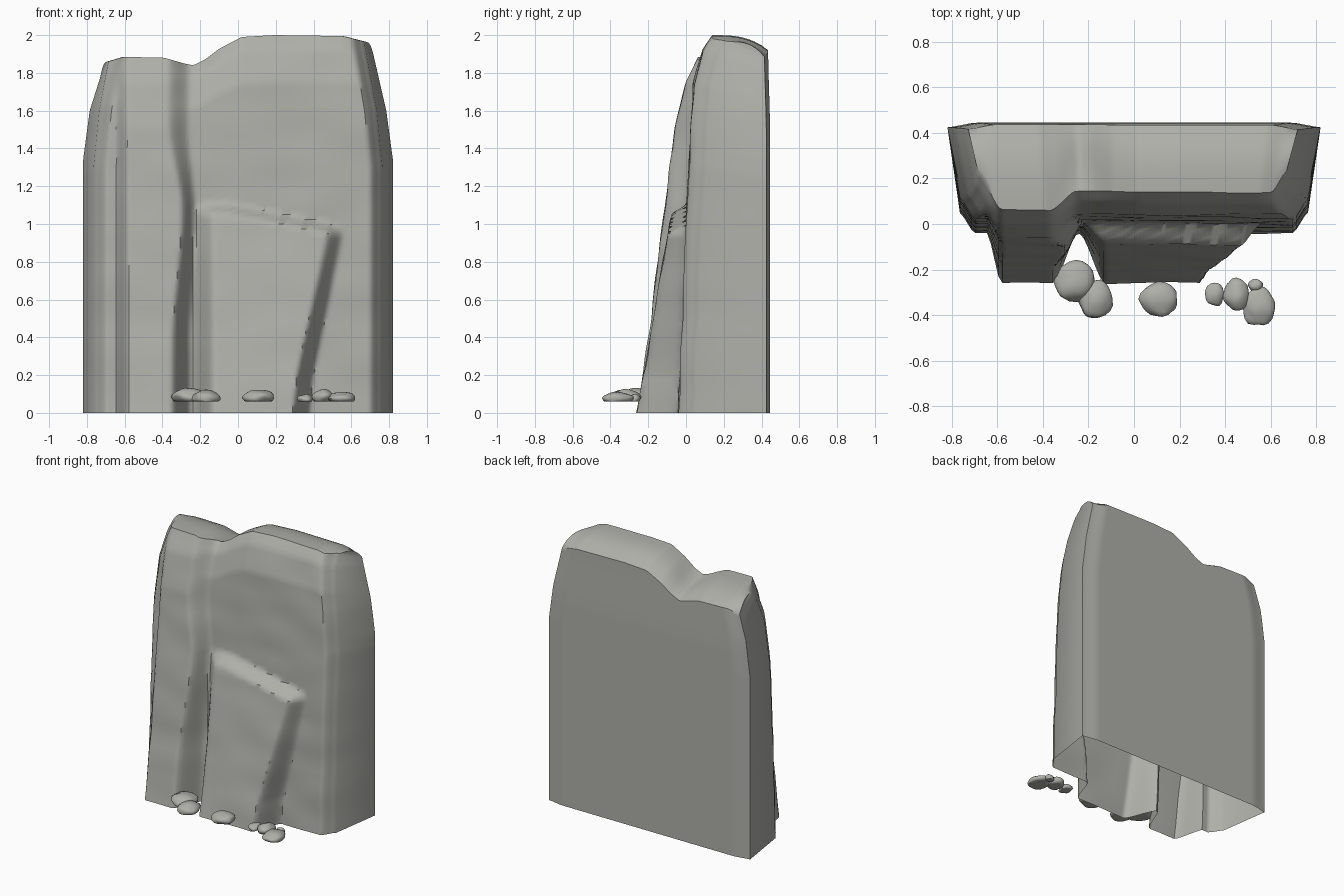
import bpy, bmesh, math, random
from mathutils import Vector, noise

random.seed(4)
if "Cube" in bpy.data.objects:
    bpy.data.objects.remove(bpy.data.objects["Cube"])

stone = bpy.data.materials.new("grey stone")
stone.use_nodes = True
colour = (0.43, 0.43, 0.40, 1)
stone.diffuse_color = colour
stone.node_tree.nodes["Principled BSDF"].inputs["Base Color"].default_value = colour


def curve(points, v):
    """Piecewise linear lookup."""
    if v <= points[0][0]:
        return points[0][1]
    for (a, p), (b, q) in zip(points, points[1:]):
        if v <= b:
            return p + (q - p) * (v - a) / (b - a)
    return points[-1][1]


def ramp(a, b, v):
    """Nearly linear step with softened ends."""
    t = min(1, max(0, (v - a) / (b - a)))
    return 0.5 * t + 0.5 * t * t * (3 - 2 * t)


def finish(bm, name, angle):
    bmesh.ops.recalc_face_normals(bm, faces=bm.faces)
    mesh = bpy.data.meshes.new(name)
    bm.to_mesh(mesh)
    bm.free()
    mesh.materials.append(stone)
    obj = bpy.data.objects.new(name, mesh)
    bpy.context.collection.objects.link(obj)
    bpy.ops.object.select_all(action="DESELECT")
    obj.select_set(True)
    bpy.context.view_layer.objects.active = obj
    bpy.ops.object.shade_smooth_by_angle(angle=math.radians(angle))
    return obj


# Height of the crest across the width, and the front slopes
CREST = [(-0.7, 1.86), (-0.62, 1.885), (-0.4, 1.88), (-0.29, 1.85), (-0.24, 1.84),
         (-0.18, 1.87), (-0.1, 1.93), (0.02, 1.99), (0.2, 2.0), (0.58, 1.995), (0.7, 1.965)]
WALL = [(0, -0.04), (1, 0), (1.75, 0.04), (1.93, 0.09), (2, 0.14)]
LEFT_RIB = [(0, -0.26), (0.4, -0.2), (1.1, -0.11), (1.5, -0.06), (1.75, 0), (1.88, 0.06)]
RIGHT_RIB = [(0, -0.26), (0.4, -0.19), (1, -0.09), (1.1, -0.06)]


def front_half(z):
    return curve([(1.3, 0.765), (1.6, 0.735), (1.95, 0.67)], z)


def back_half(z, u):
    top = 1.97 if u > 0 else 1.87
    return curve([(1.34, 0.82), (1.6, 0.785), (top, 0.70)], z)


def front_y(x, z, crest):
    wall = curve(WALL, z * 2 / crest)
    edge = front_half(z)
    y = wall + 0.09 * ramp(edge - 0.065, edge, abs(x))
    # tall rib beside the crack
    shift = 0.05 * ramp(0.4, 1.0, z) - 0.07 * ramp(1.1, 1.5, z)
    mask = ramp(-0.645, -0.585, x) * (1 - ramp(-0.35 + shift, -0.25 + shift * 0.5, x))
    y += min(0, curve(LEFT_RIB, z) - wall) * mask
    # lower rib that widens upward and ends in a ledge
    lean = curve([(0, 0), (0.2, 0.02), (0.95, 0.18)], z)
    ledge = 1.085 - 0.2 * max(0, x + 0.05)
    mask = ramp(-0.235, -0.13, x) * (1 - ramp(0.29 + lean, 0.38 + lean, x))
    mask *= 1 - ramp(ledge - 0.03, ledge + 0.025, z)
    y += min(0, curve(RIGHT_RIB, z) - wall) * mask
    return y + 0.008 * noise.noise(Vector((x * 3, 0, z * 5)))


# Cliff: one profile per column, up the front, over the crest, down the back
COLS, ROWS, TOPS = 90, 80, 8
bm = bmesh.new()
columns = []
for c in range(COLS + 1):
    u = 2 * c / COLS - 1
    crest = curve(CREST, u * 0.7)
    back_top = crest - 0.08
    back_edge = 0.445 - 0.02 * ramp(0.85, 1, abs(u))
    profile = []
    for r in range(ROWS + 1):
        z = crest * r / ROWS
        x = u * front_half(z)
        profile.append((x, front_y(x, z, crest), z))
    start = profile[-1]
    end_x = u * back_half(back_top, u)
    for i in range(1, TOPS):
        s = i / TOPS
        valley = 0.025 * math.exp(-((u * 0.7 + 0.22) / 0.08) ** 2) * math.sin(math.pi * s)
        profile.append((start[0] + (end_x - start[0]) * s,
                        start[1] + (back_edge - 0.01 - start[1]) * s,
                        crest - 0.08 * s ** 3 - valley))
    for r in range(ROWS, -1, -1):
        z = back_top * r / ROWS
        profile.append((u * back_half(z, u), back_edge - 0.01 * ramp(1.5, 1.9, z), z))
    columns.append([bm.verts.new(p) for p in profile])

for a, b in zip(columns, columns[1:]):
    for i in range(len(a) - 1):
        bm.faces.new((a[i], b[i], b[i + 1], a[i + 1]))

# Side walls join the front and back of the end columns; the base stays open
for col in (columns[0], columns[-1]):
    for i in range(ROWS):
        bm.faces.new((col[i], col[i + 1], col[-2 - i], col[-1 - i]))
    bm.faces.new(col[ROWS:ROWS + TOPS + 1])
finish(bm, "cliff", 45)


# Flat-bottomed pebbles at the foot: x, y, half width, half depth, height
PEBBLES = [(-0.255, -0.255, 0.092, 0.088, 0.072), (-0.17, -0.33, 0.075, 0.087, 0.06),
           (0.11, -0.33, 0.086, 0.075, 0.062), (0.355, -0.308, 0.043, 0.052, 0.038),
           (0.45, -0.31, 0.06, 0.068, 0.064), (0.548, -0.365, 0.072, 0.083, 0.05),
           (0.535, -0.27, 0.032, 0.028, 0.04)]
for n, (x, y, w, d, h) in enumerate(PEBBLES):
    bm = bmesh.new()
    bmesh.ops.create_icosphere(bm, subdivisions=3, radius=1)
    seed = Vector((n * 7.3, random.random(), 0))
    for v in bm.verts:
        p = v.co * (1 + 0.18 * noise.noise(v.co * 1.3 + seed))
        height = max(0, 0.35 + 0.65 * p.z) * h
        v.co = (x + p.x * w, y + p.y * d, 0.06 + height)
    finish(bm, f"pebble_{n + 1}", 50)
